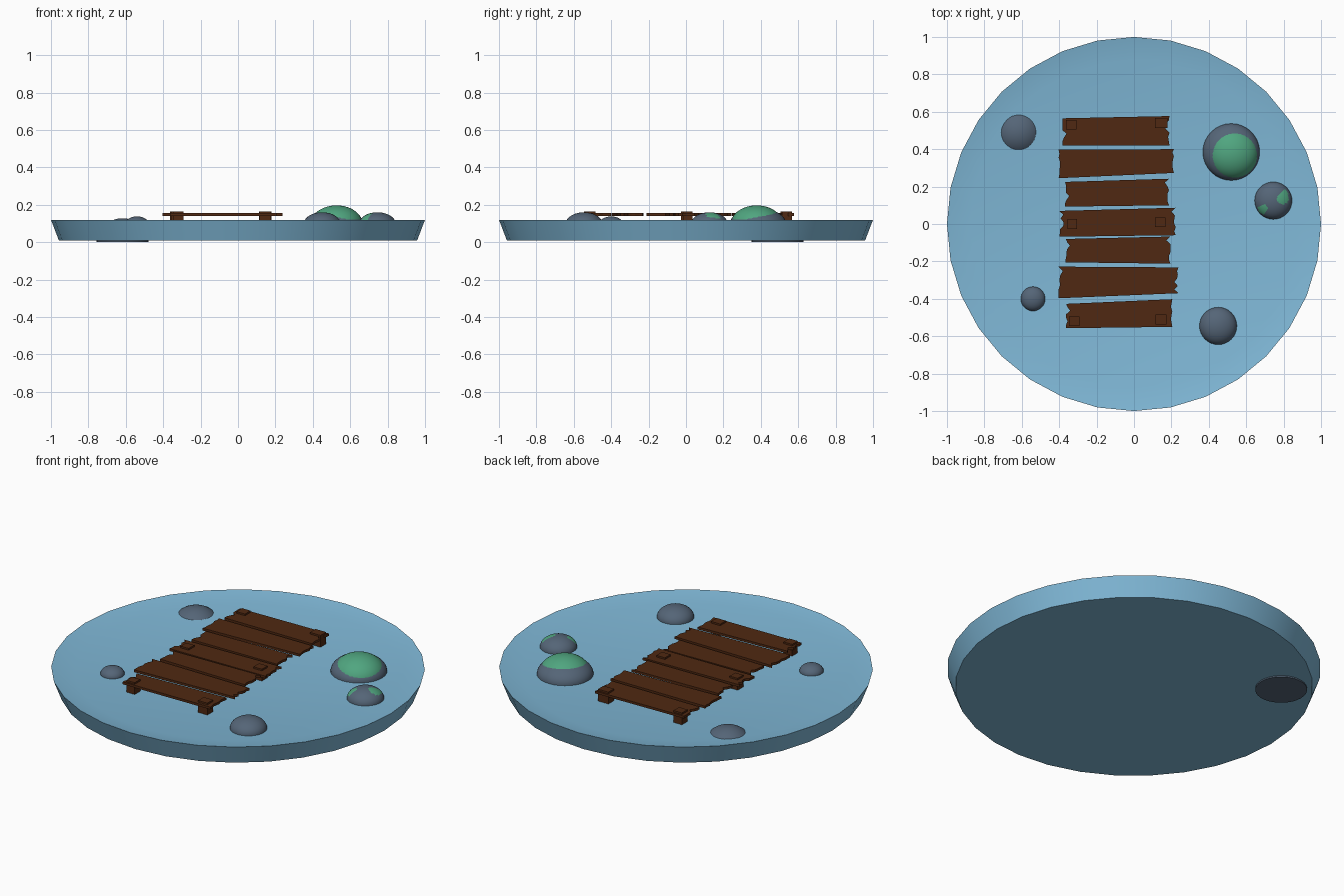
import bpy, bmesh, math, random
from mathutils import Vector, Matrix

if "Cube" in bpy.data.objects:
    bpy.data.objects.remove(bpy.data.objects["Cube"])

random.seed(4)


def material(name, rgb):
    m = bpy.data.materials.new(name)
    m.diffuse_color = (*rgb, 1)
    m.use_nodes = True
    m.node_tree.nodes["Principled BSDF"].inputs["Base Color"].default_value = m.diffuse_color
    return m


WATER = material("water blue", (0.215, 0.48, 0.68))
STONE = material("slate grey", (0.09, 0.13, 0.185))
MOSS = material("moss green", (0.08, 0.38, 0.215))
WOOD = material("dark wood", (0.08, 0.022, 0.006))


def finish(name, bm, mats, smooth=None):
    bmesh.ops.recalc_face_normals(bm, faces=bm.faces)
    mesh = bpy.data.meshes.new(name)
    bm.to_mesh(mesh)
    bm.free()
    for m in mats:
        mesh.materials.append(m)
    ob = bpy.data.objects.new(name, mesh)
    bpy.context.collection.objects.link(ob)
    if smooth:
        bpy.ops.object.select_all(action='DESELECT')
        ob.select_set(True)
        bpy.context.view_layer.objects.active = ob
        bpy.ops.object.shade_smooth_by_angle(angle=math.radians(smooth))
    return ob


# Pond: shallow dish turned from (radius, z) profile, 32 sides
FLOOR = 0.095
bm = bmesh.new()
rings = []
for r, z in [(0.957, 0.008), (1.0, 0.12), (0.875, FLOOR)]:
    rings.append([bm.verts.new((r * math.cos(math.tau * i / 32), r * math.sin(math.tau * i / 32), z))
                  for i in range(32)])
for a, b in zip(rings, rings[1:]):
    for i in range(32):
        j = (i + 1) % 32
        bm.faces.new((a[i], a[j], b[j], b[i]))
bm.faces.new(rings[0][::-1])
bm.faces.new(rings[-1])
finish("pond", bm, [WATER], 30).data


# Stones: squashed half spheres with a flat base
def dome(name, x, y, z, r, h, mat, patches=()):
    bm = bmesh.new()
    bmesh.ops.create_uvsphere(bm, u_segments=32, v_segments=32, radius=1)
    bmesh.ops.delete(bm, geom=[v for v in bm.verts if v.co.z < -0.01], context='VERTS')
    bmesh.ops.holes_fill(bm, edges=[e for e in bm.edges if e.is_boundary], sides=0)
    for f in bm.faces:
        c = f.calc_center_median()
        if any((c.xy - Vector(p[:2])).length < p[2] for p in patches):
            f.material_index = 1 if c.z > 0.1 else 0
    bmesh.ops.transform(bm, matrix=Matrix.Translation((x, y, z)) @ Matrix.Diagonal((r, r, h, 1)),
                        verts=bm.verts)
    finish(name, bm, [mat, MOSS], 40)


dome("large_stone", 0.52, 0.385, FLOOR, 0.152, 0.088, STONE)
dome("large_stone_moss", 0.527, 0.378, FLOOR, 0.14, 0.102, MOSS)
dome("right_stone", 0.745, 0.125, FLOOR, 0.1, 0.065, STONE,
     [(-0.55, -0.45, 0.27), (0.5, 0.1, 0.3), (0.6, 0.35, 0.2)])
dome("front_stone", 0.45, -0.545, FLOOR, 0.1, 0.065, STONE)
dome("small_stone", -0.54, -0.4, FLOOR, 0.065, 0.043, STONE)
dome("sunken_stone", -0.617, 0.49, 0.0, 0.139, 0.128, STONE)


# Planks: (left x, right x, top-left y, top-right y, bottom-left y, bottom-right y)
def splintered_end(x, y0, y1, out):
    steps = 7
    pts = []
    for i in range(steps + 1):
        dent = random.choice((0, 0.004, 0.008, 0.022)) if 0 < i < steps else 0
        pts.append((x - out * dent, y0 + (y1 - y0) * i / steps))
    return pts


PLANKS = [
    (-0.383, 0.19, 0.565, 0.577, 0.42, 0.42),
    (-0.403, 0.213, 0.397, 0.40, 0.245, 0.273),
    (-0.368, 0.187, 0.225, 0.242, 0.093, 0.10),
    (-0.40, 0.223, 0.07, 0.087, -0.068, -0.06),
    (-0.365, 0.195, -0.08, -0.067, -0.205, -0.212),
    (-0.403, 0.238, -0.228, -0.232, -0.397, -0.37),
    (-0.363, 0.205, -0.427, -0.402, -0.557, -0.55),
]
for n, (x0, x1, tl, tr, bl, br) in enumerate(PLANKS):
    bm = bmesh.new()
    outline = splintered_end(x1, br, tr, 1) + splintered_end(x0, tl, bl, -1)
    face = bm.faces.new([bm.verts.new((x, y, 0.141)) for x, y in outline])
    ext = bmesh.ops.extrude_face_region(bm, geom=[face])
    bmesh.ops.translate(bm, vec=(0, 0, 0.014),
                        verts=[g for g in ext["geom"] if isinstance(g, bmesh.types.BMVert)])
    finish(f"plank_{n + 1}", bm, [WOOD])

# Posts: three pairs poking through the planks
for n, (x, y, w) in enumerate([(-0.335, 0.53, 0.055), (0.145, 0.54, 0.068),
                               (-0.33, 0.0, 0.052), (0.14, 0.01, 0.055),
                               (-0.32, -0.52, 0.055), (0.145, -0.51, 0.06)]):
    bm = bmesh.new()
    bmesh.ops.create_cube(bm, size=1, matrix=Matrix.Translation((x, y, 0.128)) @
                          Matrix.Diagonal((w, 0.052, 0.074, 1)))
    finish(f"post_{n + 1}", bm, [WOOD])
